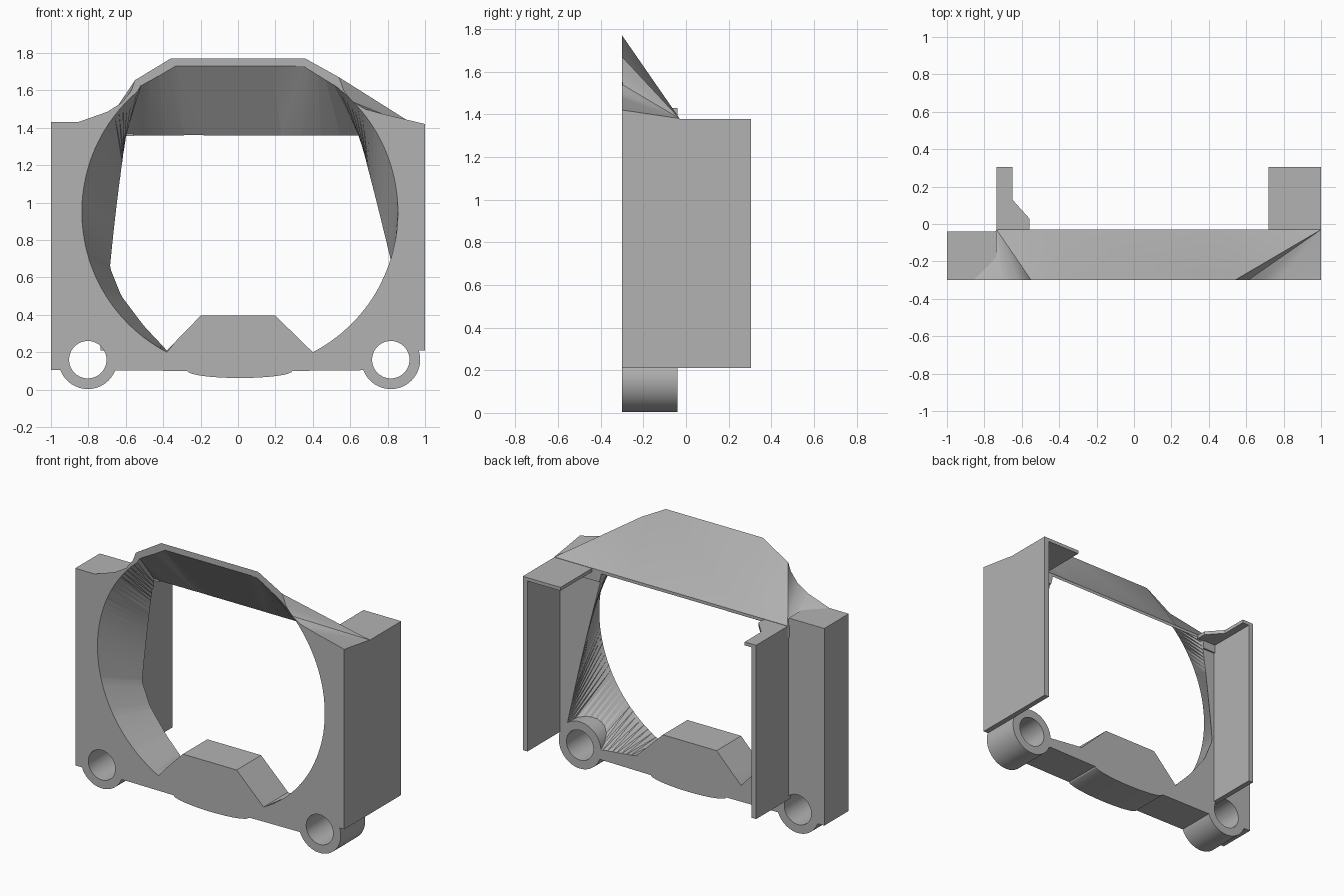
import bpy, bmesh, math
from mathutils import Vector

cube = bpy.data.objects.get("Cube")
if cube:
    bpy.data.objects.remove(cube, do_unlink=True)

grey = bpy.data.materials.new("plain grey")
grey.use_nodes = True
grey.diffuse_color = (0.45, 0.45, 0.45, 1)
grey.node_tree.nodes["Principled BSDF"].inputs["Base Color"].default_value = (0.45, 0.45, 0.45, 1)

FRONT, BACK = -0.30, -0.04


def loft(name, near, far):
    """Closed solid between two rings holding equally many 3D points."""
    bm = bmesh.new()
    a = [bm.verts.new(p) for p in near]
    b = [bm.verts.new(p) for p in far]
    n = len(a)
    for i in range(n):
        j = (i + 1) % n
        bm.faces.new((a[i], a[j], b[j], b[i]))
    bm.faces.new(a[::-1])
    bm.faces.new(b)
    bmesh.ops.remove_doubles(bm, verts=bm.verts, dist=1e-5)
    bmesh.ops.triangulate(bm, faces=[f for f in bm.faces if len(f.verts) == 4])
    bmesh.ops.recalc_face_normals(bm, faces=bm.faces)
    mesh = bpy.data.meshes.new(name)
    bm.to_mesh(mesh)
    bm.free()
    mesh.materials.append(grey)
    ob = bpy.data.objects.new(name, mesh)
    bpy.context.collection.objects.link(ob)
    return ob


def slab(name, outline, y0, y1):
    return loft(name, [(x, y0, z) for x, z in outline], [(x, y1, z) for x, z in outline])


def plate(name, outline, z0, z1):
    return loft(name, [(x, y, z0) for x, y in outline], [(x, y, z1) for x, y in outline])


def box(name, x0, x1, y0, y1, z0, z1):
    return plate(name, [(x0, y0), (x1, y0), (x1, y1), (x0, y1)], z0, z1)


def arc(cx, cz, r, start, end, n):
    angles = [math.radians(start + (end - start) * i / n) for i in range(n + 1)]
    return [(cx + r * math.cos(a), cz + r * math.sin(a)) for a in angles]


def resample(points, n):
    """n points spaced evenly along a polyline, without its last point."""
    pts = [Vector(p) for p in points]
    lengths = [(b - a).length for a, b in zip(pts, pts[1:])]
    out = []
    for i in range(n):
        d, k = sum(lengths) * i / n, 0
        while d > lengths[k] and k < len(lengths) - 1:
            d -= lengths[k]
            k += 1
        out.append(pts[k].lerp(pts[k + 1], d / lengths[k]))
    return out


def combine(target, other, operation):
    mod = target.modifiers.new(operation, "BOOLEAN")
    mod.operation, mod.object, mod.solver = operation, other, "EXACT"
    bpy.context.view_layer.objects.active = target
    bpy.ops.object.modifier_apply(modifier=mod.name)
    bpy.data.objects.remove(other, do_unlink=True)


# Frame plate with a shallow bulge under its lower bar
bulge = [(0.01 + 0.28 * math.sin(a), 0.1 - 0.038 * math.cos(a))
         for a in [math.pi * (i / 16 - 0.5) for i in range(17)]]
body = slab("frame", [(-1, 0.105)] + bulge + [(0.8, 0.105), (0.8, 0.21), (1, 0.21), (1, 1.37),
                      (-0.735, 1.37), (-0.735, 1.43), (-1, 1.43)], FRONT, BACK)

# Sloping hood: stepped front outline drawn back to one straight edge
left_sweep = [(-0.87, 1.425), (-0.7, 1.485), (-0.62, 1.535), (-0.57, 1.6), (-0.55, 1.655)]
crown = [(-0.36, 1.77), (0.36, 1.77)]
right_sweep = [(0.54, 1.67), (0.565, 1.6), (0.61, 1.54), (0.68, 1.5), (0.77, 1.475), (1, 1.42)]
rim = left_sweep + crown + right_sweep
edge = [-0.735] * len(left_sweep) + [-0.38, 0.45] + [1] * len(right_sweep)
hood = loft("hood",
            [(x, FRONT, z) for x, z in rim] + [(1, FRONT, 1.3), (-0.87, FRONT, 1.3)],
            [(x, -0.03, 1.38) for x in edge] + [(1, -0.03, 1.3), (-0.735, -0.03, 1.3)])
combine(body, hood, "UNION")

# Flared opening, as four matched sides: top, right, bottom, left
front_sides = [[(-0.52, 1.625), (-0.33, 1.73), (0.35, 1.73), (0.51, 1.63)],
               arc(0.01, 0.95, 0.845, 53.7, -62.5, 48),
               [(0.4, 0.2), (0.2, 0.395), (-0.2, 0.395), (-0.38, 0.21)],
               arc(0.01, 0.95, 0.845, 242.5, 128.1, 48)]
back_sides = [[(-0.6, 1.36), (0.65, 1.36)],
              [(0.65, 1.36), (0.93, 0.21), (0.7, 0.16), (0.4, 0.2)],
              front_sides[2],
              [(-0.38, 0.21), (-0.5, 0.34), (-0.62, 0.5), (-0.68, 0.65), (-0.6, 1.36)]]
near, far = [], []
for f, b, n in zip(front_sides, back_sides, (24, 48, 24, 48)):
    if len(f) == 4:  # keep the corners of the straight sides
        f_pts = [p for s in zip(f, f[1:]) for p in resample(s, 4)]
        b_pts = ([p for s in zip(b, b[1:]) for p in resample(s, 4)] if len(b) == 4
                 else resample(b, 12))
    else:
        f_pts, b_pts = resample(f, n), resample(b, n)
    near += [Vector((p[0], FRONT, p[1])) for p in f_pts]
    far += [Vector((p[0], -0.03, p[1])) for p in b_pts]
duct = loft("duct_cutter", [a.lerp(b, -0.03) for a, b in zip(near, far)],
            [a.lerp(b, 1.03) for a, b in zip(near, far)])
combine(body, duct, "DIFFERENCE")

# Bolt bosses in the lower corners
for side in (-1, 1):
    cx = 0.81 * side + 0.007
    boss = slab("boss", arc(cx, 0.16, 0.157, 0, 354.375, 63), FRONT, BACK)
    combine(body, boss, "UNION")
    bore = slab("bore", arc(cx, 0.16, 0.1, 0, 354.375, 63), FRONT - 0.1, BACK + 0.1)
    combine(body, bore, "DIFFERENCE")

bpy.ops.object.select_all(action="DESELECT")
body.select_set(True)
bpy.context.view_layer.objects.active = body
bpy.ops.object.shade_smooth_by_angle(angle=math.radians(25))

# Rear side walls with their top flanges
box("left_rear_wall", 0.965, 1, BACK - 0.02, 0.305, 0.21, 1.375)
plate("left_flange", [(0.72, BACK), (1, BACK), (1, 0.305), (0.72, 0.305)], 1.355, 1.378)
box("right_rear_wall", -0.735, -0.7, BACK - 0.02, 0.305, 0.21, 1.375)
plate("right_flange", [(-0.735, BACK), (-0.56, BACK), (-0.56, 0.03), (-0.65, 0.13),
                       (-0.65, 0.305), (-0.735, 0.305)], 1.355, 1.378)
